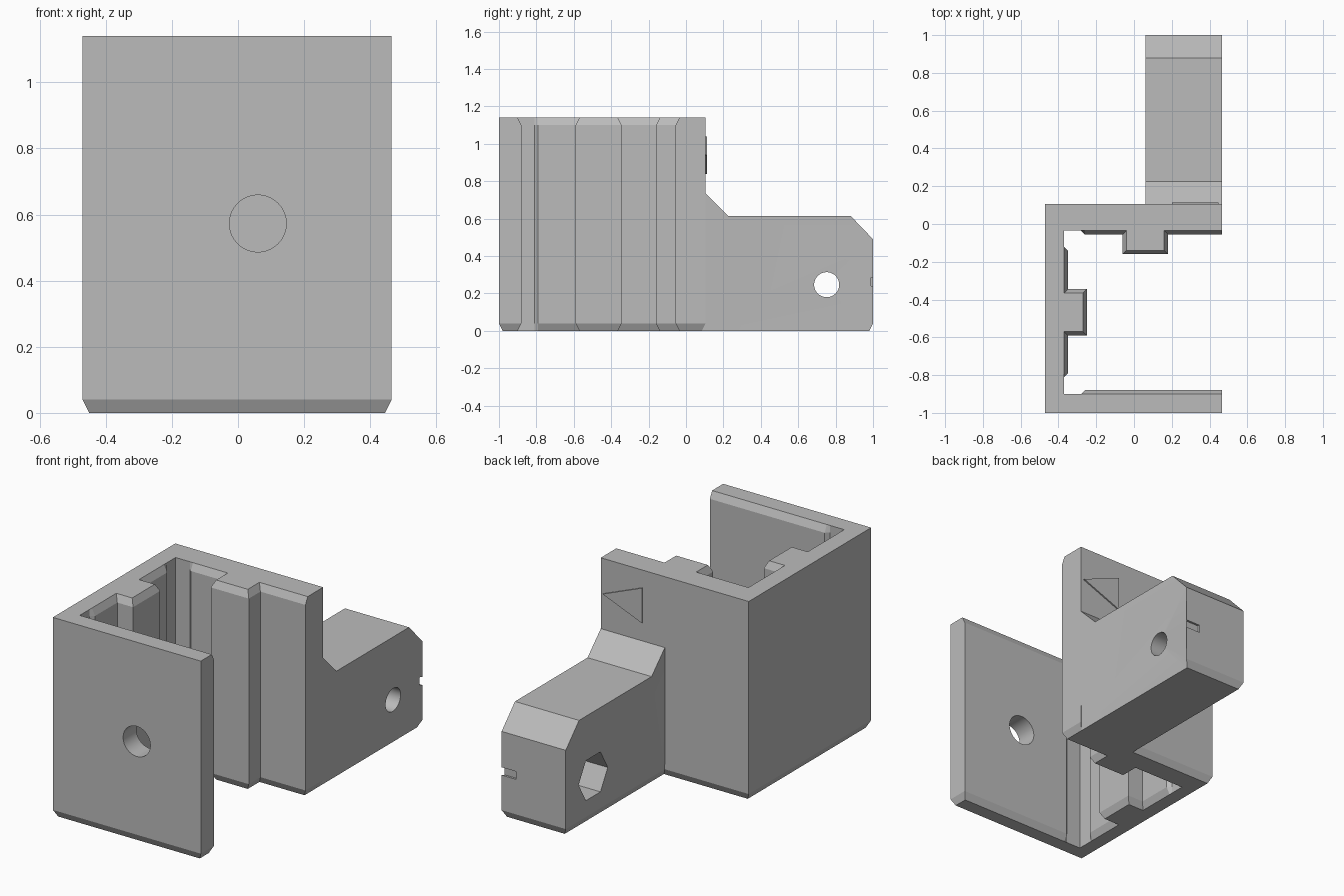
import bpy, bmesh, math
from mathutils import Matrix

if "Cube" in bpy.data.objects:
    bpy.data.objects.remove(bpy.data.objects["Cube"])

GREY = (0.5, 0.5, 0.5, 1)
mat = bpy.data.materials.new("plain grey")
mat.use_nodes = True
mat.diffuse_color = GREY
mat.node_tree.nodes["Principled BSDF"].inputs["Base Color"].default_value = GREY

BEV, RISE, TOP = 0.02, 0.04, 1.14   # edge bevel width, bevel height, body height


def loft(name, rings):
    """Solid skinned through matching rings of 3D points, capped at both ends."""
    bm = bmesh.new()
    loops = [[bm.verts.new(p) for p in ring] for ring in rings]
    n = len(loops[0])
    for a, b in zip(loops, loops[1:]):
        for i in range(n):
            j = (i + 1) % n
            bm.faces.new((a[i], a[j], b[j], b[i]))
    bm.faces.new(loops[0][::-1])
    bm.faces.new(loops[-1])
    bmesh.ops.recalc_face_normals(bm, faces=bm.faces)
    mesh = bpy.data.meshes.new(name)
    bm.to_mesh(mesh)
    bm.free()
    obj = bpy.data.objects.new(name, mesh)
    bpy.context.collection.objects.link(obj)
    mesh.materials.append(mat)
    return obj


def prism(name, sides, radius, centre, axis, length):
    """Regular prism along x or y, with a corner pointing along the other axis."""
    rings = []
    for end in (-length / 2, length / 2):
        ring = []
        for i in range(sides):
            a = math.tau * i / sides
            u, v = radius * math.cos(a), radius * math.sin(a)
            ring.append((end, u, v) if axis == "x" else (u, end, v))
        rings.append([tuple(c + p for c, p in zip(centre, q)) for q in ring])
    return loft(name, rings)


def box(name, x, y, z):
    return loft(name, [[(x[i], y[j], h) for i, j in ((0, 0), (1, 0), (1, 1), (0, 1))] for h in z])


def apply_boolean(target, other, operation):
    mod = target.modifiers.new(operation.lower(), "BOOLEAN")
    mod.operation, mod.solver, mod.object = operation, "EXACT", other
    bpy.context.view_layer.objects.active = target
    bpy.ops.object.modifier_apply(modifier=mod.name)
    bpy.data.objects.remove(other)


def section(z, o, c):
    """C-shaped plan; o insets the outside, c insets the guide pads and ribs."""
    plan = [
        (-.47 + o, -1 + o), (.465 - o, -1 + o),
        (.465 - o, -.88 - c), (-.26, -.88 - c), (-.28, -.9), (-.37, -.9),
        (-.37, -.81), (-.35 - c, -.79), (-.35 - c, -.59 + c), (-.25 - c, -.59 + c),
        (-.25 - c, -.345 - c), (-.35 - c, -.345 - c), (-.35 - c, -.14), (-.37, -.12),
        (-.37, -.035), (-.28, -.035), (-.26, -.055 + c), (-.06 + c, -.055 + c),
        (-.06 + c, -.16 + c), (.18 - c, -.16 + c), (.18 - c, -.055 + c),
        (.465 - o, -.055 + c), (.465 - o, .105 - o), (-.47 + o, .105 - o)]
    return [(x, y, z) for x, y in plan]


# Channel body with ribs, bevelled at the foot and around the inner top edge
body = loft("channel_bracket", [section(0, BEV, BEV), section(RISE, 0, 0),
                                section(TOP - RISE, 0, 0), section(TOP, 0, BEV)])

# Rear arm: side profile swept across x, foot pulled in for the bevel
side = [(0, 0), (1 - BEV, 0), (1, RISE), (1, .49), (.88, .615),
        (.225, .615), (.105, .735), (0, .735), (0, RISE)]
arm = loft("rear_arm", [[(x + (s * BEV if z == 0 else 0), y, z) for y, z in side]
                        for x, s in ((.06, 1), (.465, -1))])
apply_boolean(body, arm, "UNION")

# Front hole, cross hole, hexagonal nut pocket and end slot
for cutter in (
        prism("front_hole", 64, .086, (.06, -.95, .573), "y", .3),
        prism("cross_hole", 48, .067, (.26, .752, .247), "x", .8),
        prism("nut_pocket", 6, .132, (.11, .752, .247), "x", .3),
        box("end_slot", (.375, .6), (.988, 1.1), (.24, .285))):
    apply_boolean(body, cutter, "DIFFERENCE")

# Raised direction arrow on the rear face
loft("arrow_plate", [[(.2, y, .84), (.2, y, 1.04), (.448, y, .94)] for y in (.104, .113)])

# Smooth only the round bores, keep every other edge crisp
bpy.ops.object.select_all(action="DESELECT")
body.select_set(True)
bpy.context.view_layer.objects.active = body
bpy.ops.object.shade_smooth_by_angle(angle=math.radians(20))
